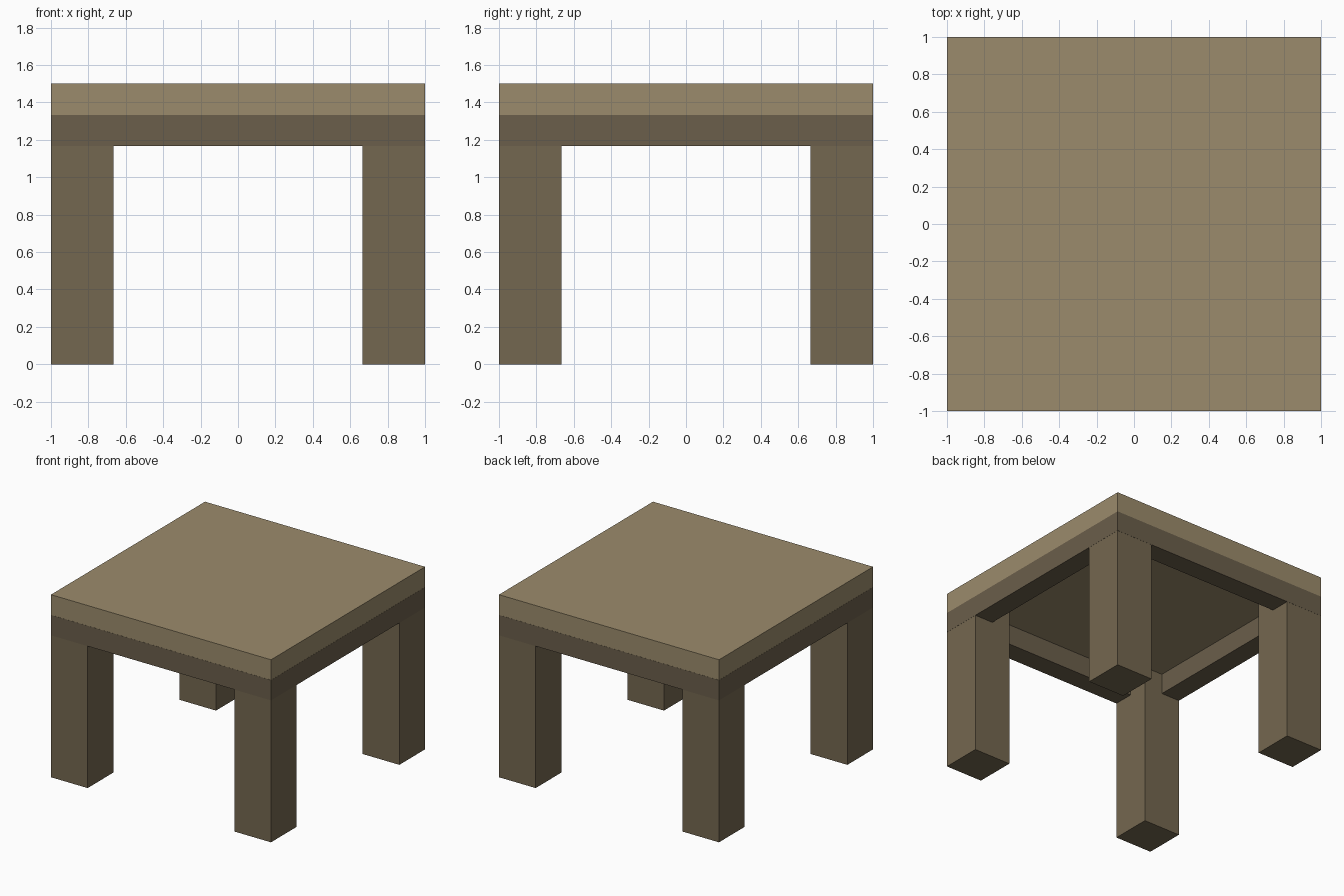
import bpy

if "Cube" in bpy.data.objects:
    bpy.data.objects.remove(bpy.data.objects["Cube"])

T = 1 / 6          # board thickness
LEG = 1 / 3        # leg width
TOP_Z = 1.5
UNDER = TOP_Z - T  # underside of the top
PROUD = 0.001      # rails sit a hair proud of the legs


def material(name, rgb):
    m = bpy.data.materials.new(name)
    m.diffuse_color = (*rgb, 1)
    m.use_nodes = True
    m.node_tree.nodes["Principled BSDF"].inputs["Base Color"].default_value = m.diffuse_color
    return m


def box(name, lo, hi, mat):
    centre = [(a + b) / 2 for a, b in zip(lo, hi)]
    bpy.ops.mesh.primitive_cube_add(size=1, location=centre)
    ob = bpy.context.object
    ob.name = name
    ob.scale = [b - a for a, b in zip(lo, hi)]
    bpy.ops.object.transform_apply(location=False, rotation=False, scale=True)
    ob.data.materials.append(mat)
    return ob


top_wood = material("top_wood", (0.33, 0.26, 0.15))
leg_wood = material("leg_wood", (0.175, 0.136, 0.08))
rail_wood = material("rail_wood", (0.147, 0.114, 0.07))

# Table top
box("table_top", (-1, -1, UNDER), (1, 1, TOP_Z), top_wood)

# Four corner legs
for sx, side in ((-1, "left"), (1, "right")):
    for sy, end in ((-1, "front"), (1, "back")):
        x = sorted((sx, sx * (1 - LEG)))
        y = sorted((sy, sy * (1 - LEG)))
        box(f"{end}_{side}_leg", (x[0], y[0], 0), (x[1], y[1], UNDER), leg_wood)

# Apron rails: side rails run full length, front and back fit between them
edge, inner, low = 1 + PROUD, 1 - T, UNDER - T
for s, side, end in ((-1, "left", "front"), (1, "right", "back")):
    a, b = sorted((s * edge, s * inner))
    box(f"{side}_rail", (a, -edge, low), (b, edge, UNDER), rail_wood)
    box(f"{end}_rail", (-inner, a, low), (inner, b, UNDER), rail_wood)
